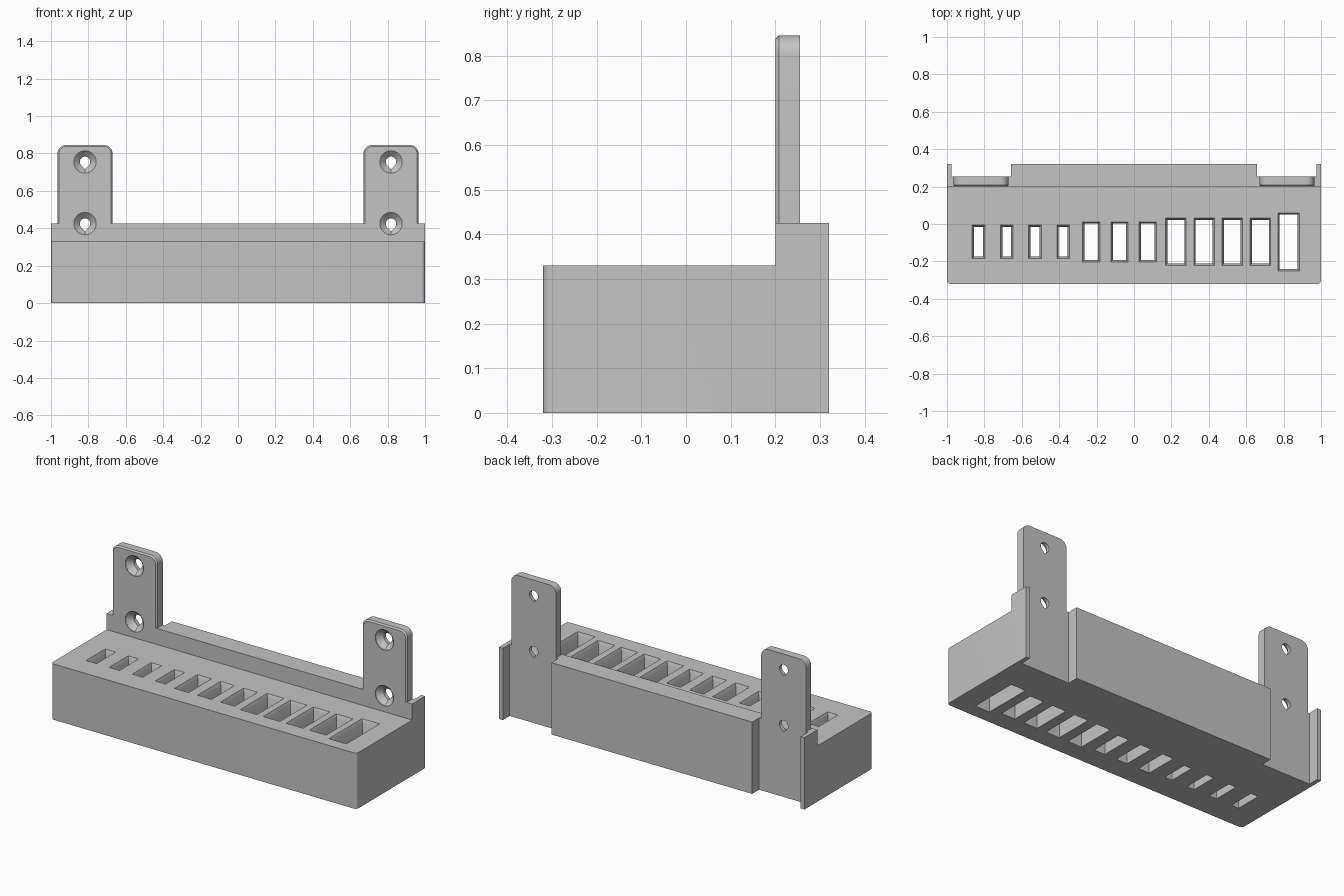
import bpy, bmesh, math

if "Cube" in bpy.data.objects:
    bpy.data.objects.remove(bpy.data.objects["Cube"])

grey = bpy.data.materials.new("light_grey")
grey.diffuse_color = (0.55, 0.55, 0.55, 1)
grey.use_nodes = True
grey.node_tree.nodes["Principled BSDF"].inputs["Base Color"].default_value = grey.diffuse_color


def loft(name, rings):
    """Closed solid skinned through rings of equal point count."""
    bm = bmesh.new()
    rows = [[bm.verts.new(p) for p in r] for r in rings]
    n = len(rows[0])
    for a, b in zip(rows, rows[1:]):
        for i in range(n):
            j = (i + 1) % n
            bm.faces.new((a[i], a[j], b[j], b[i]))
    bm.faces.new(rows[0])
    bm.faces.new(rows[-1])
    bmesh.ops.recalc_face_normals(bm, faces=bm.faces)
    me = bpy.data.meshes.new(name)
    bm.to_mesh(me)
    bm.free()
    me.materials.append(grey)
    ob = bpy.data.objects.new(name, me)
    bpy.context.collection.objects.link(ob)
    return ob


def arc(cx, cy, r, a0, a1, n=8):
    return [(cx + r * math.cos(math.radians(a0 + (a1 - a0) * i / n)),
             cy + r * math.sin(math.radians(a0 + (a1 - a0) * i / n))) for i in range(n + 1)]


def rect(cx, cy, w, h, z):
    return [(cx + sx * w / 2, cy + sy * h / 2, z)
            for sx, sy in ((-1, -1), (1, -1), (1, 1), (-1, 1))]


def cut(ob, cutters):
    """Subtract the cutters and keep the resulting mesh."""
    for c in cutters:
        m = ob.modifiers.new("cut", 'BOOLEAN')
        m.operation, m.solver, m.object = 'DIFFERENCE', 'EXACT', c
    dg = bpy.context.evaluated_depsgraph_get()
    me = bpy.data.meshes.new_from_object(ob.evaluated_get(dg))
    ob.modifiers.clear()
    ob.data = me


def smooth(ob):
    bpy.ops.object.select_all(action='DESELECT')
    ob.select_set(True)
    bpy.context.view_layer.objects.active = ob
    bpy.ops.object.shade_smooth_by_angle(angle=math.radians(30))


FRONT, RAIL, TAB_BACK, BACK = -0.32, 0.2, 0.255, 0.32
LEDGE, TOP, TAB_TOP, TAB_X = 0.33, 0.425, 0.845, 0.818

# Tray: plan with rounded front corners and two open recesses behind the tabs
half = arc(0.98, FRONT + 0.02, 0.02, -90, 0) + [
    (1, BACK), (0.975, BACK), (0.975, TAB_BACK), (0.657, TAB_BACK), (0.657, BACK)]
plan = half + [(-x, y) for x, y in reversed(half)]
tray = loft("tray", [[(x, y, z) for x, y in plan] for z in (0, TOP)])

# Space above the front ledge
cutters = [loft("ledge_cutter", [rect(0, RAIL - 1, 4, 2, z) for z in (LEDGE, 1)])]

# Graduated tool slots with a chamfered top rim
sizes = [(0.048, 0.158)] * 4 + [(0.072, 0.194)] * 3 + [(0.09, 0.232)] * 4 + [(0.095, 0.29)]
for i, (w, h) in enumerate(sizes):
    x, c = -0.831 + 0.1507 * i, 0.02
    cutters.append(loft("slot_cutter", [
        rect(x, -0.095, w, h, -0.1), rect(x, -0.095, w, h, LEDGE - 0.02),
        rect(x, -0.095, w + c, h + c, LEDGE), rect(x, -0.095, w + c, h + c, LEDGE + 0.05)]))


# Countersunk screw hole: round mouth, bore pointed at the bottom
def screw_hole(x, z):
    def ring(r, y, point=1.0):
        pts = []
        for k in range(32):
            a = math.radians(k * 360 / 32)
            s = r
            if point > 1 and abs(k - 24) <= 4:
                s = r / math.cos(math.radians(45 - abs(k - 24) * 11.25))
            pts.append((x + s * math.cos(a), y, z + s * math.sin(a)))
        return pts
    return loft("screw_hole_cutter", [ring(0.06, RAIL - 0.02), ring(0.06, RAIL + 0.004),
                                      ring(0.028, RAIL + 0.034, 1.4),
                                      ring(0.028, TAB_BACK + 0.03, 1.4)])


# Mounting tabs with rounded tops and chamfered front edges
tabs = []
for side, label in ((-1, "left"), (1, "right")):
    def outline(y, inset):
        w, top, r = 0.147 - inset, TAB_TOP - inset, 0.045 - inset
        pts = [(w, TOP)] + arc(w - r, top - r, r, 0, 90)
        pts += [(-x, z) for x, z in reversed(pts)]
        return [(side * TAB_X + x, y, z) for x, z in pts]
    tab = loft(label + "_mounting_tab", [outline(RAIL, 0.008), outline(RAIL + 0.008, 0),
                                         outline(TAB_BACK, 0)])
    lower, upper = screw_hole(side * TAB_X, 0.425), screw_hole(side * TAB_X, 0.755)
    cutters += [lower, upper]
    tabs.append((tab, [lower, upper]))

cut(tray, [c for c in cutters])
for tab, holes in tabs:
    cut(tab, holes)
for c in cutters:
    bpy.data.objects.remove(c)
for ob in [tray] + [t for t, _ in tabs]:
    smooth(ob)
